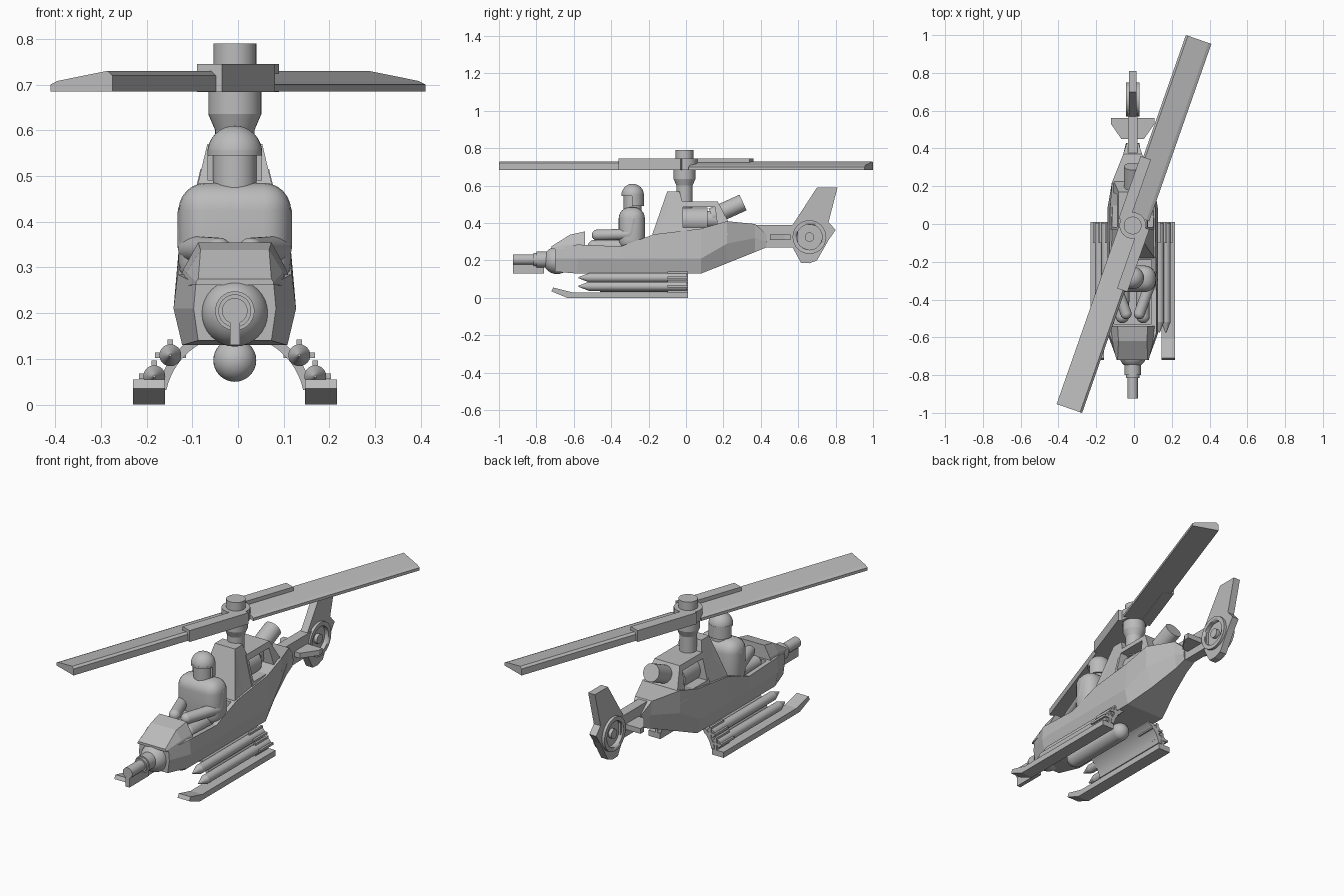
import bpy, bmesh, math
from mathutils import Vector, Matrix

if "Cube" in bpy.data.objects:
    bpy.data.objects.remove(bpy.data.objects["Cube"])

grey = bpy.data.materials.new("plain grey")
grey.use_nodes = True
GREY = (0.5, 0.5, 0.5, 1)
grey.diffuse_color = GREY
grey.node_tree.nodes["Principled BSDF"].inputs["Base Color"].default_value = GREY
OFFSET = -0.007  # fuselage centre line


def finish(name, bm, dx=OFFSET, smooth=False):
    bmesh.ops.recalc_face_normals(bm, faces=bm.faces)
    me = bpy.data.meshes.new(name)
    bm.to_mesh(me)
    bm.free()
    me.materials.append(grey)
    ob = bpy.data.objects.new(name, me)
    bpy.context.collection.objects.link(ob)
    ob.location.x = dx
    if smooth:
        bpy.ops.object.select_all(action="DESELECT")
        ob.select_set(True)
        bpy.context.view_layer.objects.active = ob
        bpy.ops.object.shade_smooth_by_angle(angle=math.radians(35))
    return ob


def skin(name, rings, **kw):
    """Join equal rings of points with quads and cap both ends."""
    bm = bmesh.new()
    vs = [[bm.verts.new(p) for p in ring] for ring in rings]
    n = len(vs[0])
    for a, b in zip(vs, vs[1:]):
        for i in range(n):
            bm.faces.new((a[i], a[(i + 1) % n], b[(i + 1) % n], b[i]))
    bm.faces.new(vs[0])
    bm.faces.new(vs[-1])
    return finish(name, bm, **kw)


def loft(name, sections):
    """Sections are (y, half profile of (half width, z))."""
    return skin(name, [[(x, y, z) for x, z in half] + [(-x, y, z) for x, z in reversed(half)]
                       for y, half in sections])


def extrude(name, axis, pts, a, b, **kw):
    put = (lambda p, t: (t, *p)) if axis == "x" else (lambda p, t: (p[0], t, p[1]))
    return skin(name, [[put(p, t) for p in pts] for t in (a, b)], **kw)


def box(name, x, y, z, **kw):
    return extrude(name, "x", [(y[0], z[0]), (y[1], z[0]), (y[1], z[1]), (y[0], z[1])], *x, **kw)


def add_rod(bm, p, q, r, r2=None):
    p, q = Vector(p), Vector(q)
    m = Matrix.Translation((p + q) / 2) @ (q - p).to_track_quat("Z", "Y").to_matrix().to_4x4()
    bmesh.ops.create_cone(bm, cap_ends=True, segments=32, radius1=r,
                          radius2=r if r2 is None else r2, depth=(q - p).length, matrix=m)


def add_ball(bm, p, r):
    bmesh.ops.create_uvsphere(bm, u_segments=32, v_segments=16, radius=r,
                              matrix=Matrix.Translation(p))


def rod(name, p, q, r, r2=None, **kw):
    bm = bmesh.new()
    add_rod(bm, p, q, r, r2)
    return finish(name, bm, smooth=True, **kw)


def ball(name, p, r):
    bm = bmesh.new()
    add_ball(bm, p, r)
    return finish(name, bm, smooth=True)


def capsule(name, p, q, r):
    bm = bmesh.new()
    add_rod(bm, p, q, r)
    add_ball(bm, p, r)
    add_ball(bm, q, r)
    return finish(name, bm, smooth=True)


def cut(ob, cutter):
    mod = ob.modifiers.new("cut", "BOOLEAN")
    mod.operation, mod.solver, mod.object = "DIFFERENCE", "EXACT", cutter
    cutter.hide_render = True
    bpy.context.view_layer.objects.active = ob
    bpy.ops.object.modifier_apply(modifier=mod.name)
    bpy.data.objects.remove(cutter)


# Fuselage with open cockpit
hull = loft("hull", [
    (-.70, [(.08, .14), (.09, .21), (.085, .265)]),
    (-.58, [(.115, .13), (.134, .21), (.125, .285)]),
    (-.35, [(.115, .13), (.134, .21), (.125, .275)]),
    (-.17, [(.115, .13), (.134, .21), (.122, .34)]),
    (.08, [(.115, .13), (.134, .21), (.12, .37)]),
    (.22, [(.07, .185), (.11, .29), (.11, .41)]),
    (.37, [(.035, .245), (.045, .32), (.05, .395)]),
    (.43, [(.03, .27), (.035, .30), (.03, .34)])])
cut(hull, box("cockpit_cutter", (-.1, .1), (-.53, -.19), (.24, .5)))
loft("windscreen", [
    (-.72, [(.085, .262), (.085, .268), (.08, .275)]),
    (-.62, [(.112, .26), (.105, .29), (.075, .338)]),
    (-.54, [(.125, .26), (.112, .297), (.08, .355)])])

# Pylon, engine bay and exhaust
loft("pylon", [
    (-.18, [(.12, .31), (.118, .32), (.115, .34)]),
    (-.10, [(.12, .31), (.085, .46), (.06, .57)]),
    (-.035, [(.12, .31), (.085, .46), (.06, .57)]),
    (-.015, [(.12, .31), (.085, .46), (.075, .50)])])
bay = loft("engine_bay", [
    (-.03, [(.118, .34), (.075, .515)]),
    (.17, [(.115, .34), (.075, .515)]),
    (.225, [(.11, .34), (.1, .41)])])
cut(bay, extrude("bay_cutter", "x", [(-.015, .375), (.17, .375), (.155, .485), (-.015, .485)], -.2, .2))
rod("engine", (0, -.03, .415), (0, .115, .415), .068)
rod("engine_rear", (0, .11, .42), (0, .2, .42), .045)
rod("exhaust", (0, .14, .435), (0, .305, .51), .046)

# Tail boom, stabiliser, fin and tail rotor
box("tail_boom", (-.026, .026), (.34, .60), (.27, .39))
loft("stabiliser", [(.45, [(.06, .31), (.06, .338)]), (.53, [(.115, .31), (.115, .338)]),
                    (.56, [(.115, .31), (.115, .338)])])
fin = extrude("tail_fin", "x", [
    (.57, .39), (.70, .59), (.81, .59), (.762, .405), (.80, .363), (.763, .31),
    (.70, .2), (.66, .185), (.615, .187), (.57, .27)], -.02, .02)
HUB = Vector((0, .66, .325))
side = Vector((1, 0, 0))
cut(fin, rod("fin_cutter", HUB - side * .1, HUB + side * .1, .075))
ring = rod("tail_ring", HUB - side * .035, HUB + side * .035, .09)
cut(ring, rod("ring_cutter", HUB - side * .1, HUB + side * .1, .068))
rod("tail_rotor_disc", HUB - side * .012, HUB + side * .012, .07)
rod("tail_rotor_hub", HUB - side * .03, HUB + side * .03, .025)

# Main rotor
MY = -.008
for name, z0, z1, r0, r1 in [("mast", .48, .60, .043, .043), ("mast_flare", .60, .635, .043, .058),
                             ("mast_collar", .635, .69, .058, .058), ("rotor_ring", .685, .745, .07, .07),
                             ("rotor_cap", .74, .79, .047, .047)]:
    rod(name, (0, MY, z0), (0, MY, z1), r0, r1)
for i, label in enumerate(("rear", "front")):
    blade = extrude(label + "_blade", "y", [
        (-.0715, .685), (-.0715, .72), (-.06, .73), (.055, .708), (.0715, .70), (.0715, .685)],
        .04, 1.035, dx=0)
    grip = box(label + "_blade_grip", (-.086, -.028), (0, .351), (.684, .745), dx=0)
    for ob in (blade, grip):
        ob.rotation_euler.z = math.radians(-19.3) + math.pi * i

# Nose turret and gun
ball("nose_ball", (0, -.69, .2), .073)
rod("gun_collar", (0, -.80, .205), (0, -.72, .205), .043)
rod("gun_flange", (0, -.815, .205), (0, -.80, .205), .036)
rod("gun_barrel", (0, -.925, .205), (0, -.72, .205), .028)
box("gun_bracket", (-.011, .011), (-.925, -.76), (.13, .18))

# Pilot
torso = box("pilot_torso", (-.123, .123), (-.36, -.22), (.25, .485))
bevel = torso.modifiers.new("round", "BEVEL")
bevel.width, bevel.segments = .06, 6
for poly in torso.data.polygons:
    poly.use_smooth = True
rod("pilot_face", (0, -.285, .47), (0, -.285, .56), .048)
helmet = capsule("pilot_helmet", (0, -.285, .55), (0, -.285, .556), .06)
cut(helmet, box("helmet_cutter", (-.1, .1), (-.4, -.2), (.4, .545)))
shell = rod("helmet_back", (0, -.285, .49), (0, -.285, .55), .06)
cut(shell, box("shell_cutter", (-.1, .1), (-.4, -.29), (.4, .545)))
for s, label in ((1, "left"), (-1, "right")):
    capsule(label + "_upper_arm", (s * .095, -.285, .42), (s * .095, -.30, .345), .03)
    capsule(label + "_forearm", (s * .095, -.31, .34), (s * .035, -.475, .336), .029)
    capsule(label + "_leg", (s * .05, -.28, .275), (s * .055, -.49, .275), .035)

# Skids with arched carrier
ARCH = [math.radians(a) for a in range(12, 169, 6)]
arc = lambda r, angles: [(r * math.cos(a), r * math.sin(a)) for a in angles]
extrude("skid_arch", "y", arc(.172, ARCH) + arc(.153, ARCH[::-1]), -.46, .01, smooth=True)
capsule("belly_tank", (0, -.47, .097), (0, -.12, .097), .047)
for s, label in ((1, "left"), (-1, "right")):
    extrude(label + "_skid", "x", [(.01, 0), (.01, .03), (-.61, .03), (-.71, .055),
                                   (-.72, .035), (-.635, 0)], s * .153, s * .223)
    # Missiles with crossed fins
    for x, z, level in ((.141, .108, "upper"), (.176, .062, "lower")):
        x, name = x * s, label + "_" + level + "_missile"
        bm = bmesh.new()
        add_rod(bm, (x, .005, z), (x, -.52, z), .024)
        add_rod(bm, (x, -.52, z), (x, -.575, z), .024, .003)
        finish(name, bm, smooth=True)
        for w, h, kind in ((.034, .006, "_flat_fin"), (.006, .034, "_upright_fin")):
            box(name + kind, (x - w, x + w), (-.1, .01), (z - h, z + h))
